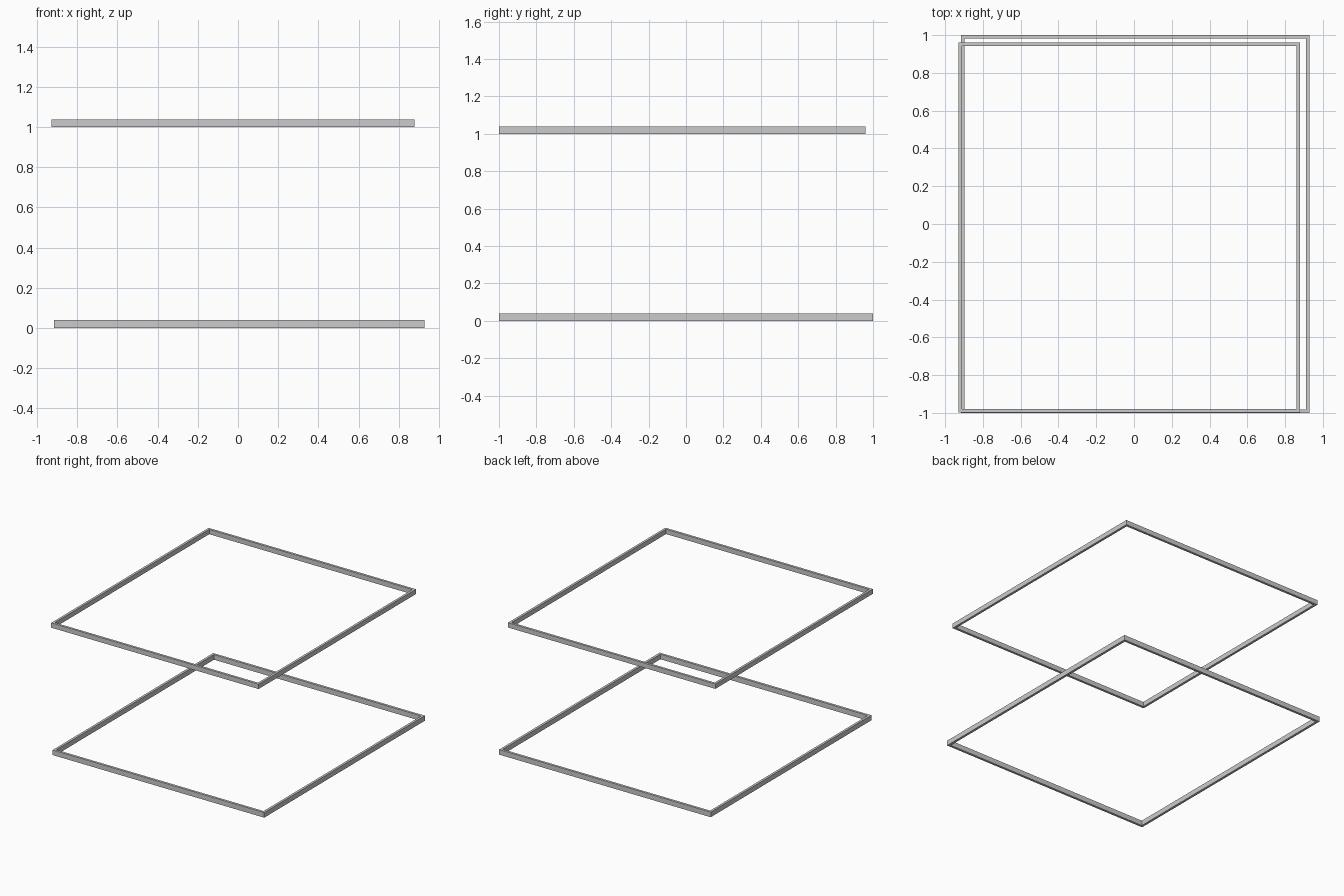
import bpy
import bmesh

if "Cube" in bpy.data.objects:
    bpy.data.objects.remove(bpy.data.objects["Cube"])


def frame(name, x0, x1, y0, y1, z, height, wall):
    """Rectangular hoop of bar stock, mitred at the corners."""
    bm = bmesh.new()
    rings = []
    for inset, level in ((0, z), (0, z + height), (wall, z + height), (wall, z)):
        a, b, c, d = x0 + inset, x1 - inset, y0 + inset, y1 - inset
        rings.append([bm.verts.new((x, y, level))
                      for x, y in ((a, c), (b, c), (b, d), (a, d))])
    # Bridge outer wall, top, inner wall and underside
    for i in range(4):
        lower, upper = rings[i], rings[(i + 1) % 4]
        for j in range(4):
            k = (j + 1) % 4
            bm.faces.new((lower[j], lower[k], upper[k], upper[j]))
    bmesh.ops.recalc_face_normals(bm, faces=bm.faces)
    mesh = bpy.data.meshes.new(name)
    bm.to_mesh(mesh)
    bm.free()
    obj = bpy.data.objects.new(name, mesh)
    bpy.context.collection.objects.link(obj)
    return obj


# Larger frame on the ground
frame("lower_frame", -0.916, 0.929, -1.0, 1.0, 0.0, 0.04, 0.019)
# Slightly smaller frame floating above it
frame("upper_frame", -0.929, 0.879, -0.999, 0.961, 1.0, 0.038, 0.0186)
